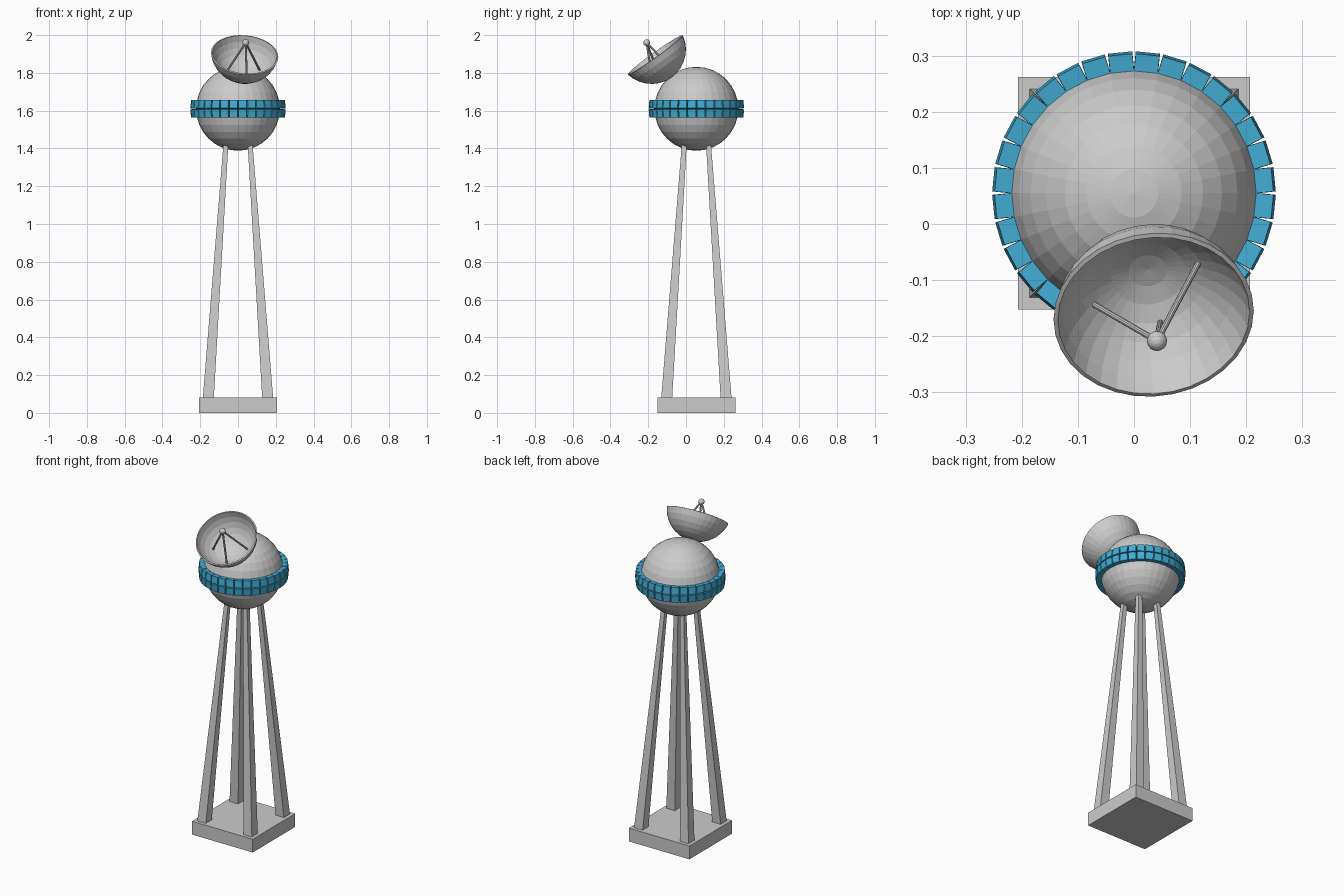
import bpy, bmesh, math
from mathutils import Vector, Matrix

if "Cube" in bpy.data.objects:
    bpy.data.objects.remove(bpy.data.objects["Cube"])

CY = 0.055                       # tower axis in y
BALL_Z, BALL_R = 1.61, 0.222


def finish(name, bm, mat=None):
    me = bpy.data.meshes.new(name)
    bm.to_mesh(me)
    bm.free()
    ob = bpy.data.objects.new(name, me)
    bpy.context.collection.objects.link(ob)
    if mat:
        me.materials.append(mat)
    return ob


def frustum(name, lo, hi):
    """Tapered box between two rectangles given as (x0, x1, y0, y1, z)."""
    bm = bmesh.new()
    for x0, x1, y0, y1, z in (lo, hi):
        for x, y in ((x0, y0), (x1, y0), (x1, y1), (x0, y1)):
            bm.verts.new((x, y, z))
    bmesh.ops.convex_hull(bm, input=bm.verts[:])
    bmesh.ops.dissolve_limit(bm, angle_limit=0.001, verts=bm.verts[:], edges=bm.edges[:])
    bmesh.ops.recalc_face_normals(bm, faces=bm.faces[:])
    return finish(name, bm)


def sphere(r, seg=32, rings=16):
    bm = bmesh.new()
    bmesh.ops.create_uvsphere(bm, u_segments=seg, v_segments=rings, radius=r)
    return bm


# Base slab
frustum("base_slab", (-0.207, 0.207, CY - 0.207, CY + 0.207, 0),
        (-0.207, 0.207, CY - 0.207, CY + 0.207, 0.082))

# Four tapered legs leaning inward
for sx, nx in ((-1, "left"), (1, "right")):
    for sy, ny in ((-1, "front"), (1, "back")):
        def rect(a, b, z):
            return (sx * a, sx * b, CY + sy * a, CY + sy * b, z)
        frustum(f"{ny}_{nx}_leg", rect(0.128, 0.186, 0.08), rect(0.051, 0.077, 1.425))

# Globe cabin
globe = finish("globe", sphere(BALL_R))
globe.location = (0, CY, BALL_Z)

# Window belt: the two equator rows of the globe, pulled out panel by panel
blue = bpy.data.materials.new("window_blue")
blue.diffuse_color = (0.055, 0.42, 0.66, 1)
blue.use_nodes = True
blue.node_tree.nodes["Principled BSDF"].inputs["Base Color"].default_value = blue.diffuse_color
bm = sphere(BALL_R)
band = BALL_R * math.sin(math.radians(11.25))
bmesh.ops.delete(bm, geom=[f for f in bm.faces if abs(f.calc_center_median().z) > band],
                 context='FACES')
for f in bmesh.ops.extrude_discrete_faces(bm, faces=bm.faces[:])["faces"]:
    f.normal_update()
    bmesh.ops.translate(bm, verts=f.verts[:], vec=f.normal * 0.031)
belt = finish("window_belt", bm, blue)
belt.location = (0, CY, BALL_Z)

# Dish frame: local z looks out of the dish, origin at the rim centre
n = Vector((0.075, -0.58, 0.81)).normalized()
u = (Vector((1, 0, 0)) - n * n.x).normalized()
v = n.cross(u)
frame = Matrix((u, v, n)).transposed().to_4x4()
frame.translation = (0.035, -0.162, 1.895)

# Dish bowl: spherical cap of seven rings, given thickness
R, THICK = 0.1825, 0.008
K = R * math.cos(math.radians(78.75))
bm = sphere(R)
bmesh.ops.delete(bm, geom=[p for p in bm.verts if p.co.z > -K + 0.001], context='VERTS')
bmesh.ops.translate(bm, verts=bm.verts[:], vec=(0, 0, K))
dish = finish("dish", bm)
dish.matrix_world = frame
solid = dish.modifiers.new("thickness", 'SOLIDIFY')
solid.thickness = THICK
solid.offset = -1

# Receiver and its three struts
tip = Vector((0, 0, 0.08))
receiver = finish("receiver", sphere(0.018, 16, 8))
receiver.matrix_world = frame @ Matrix.Translation(tip)
for i, (a, b) in enumerate(((-0.098, -0.045), (0.088, 0.028), (0.02, -0.096))):
    foot = Vector((a, b, K - math.sqrt((R - THICK) ** 2 - a * a - b * b)))
    d = tip - foot
    bm = bmesh.new()
    bmesh.ops.create_cone(bm, cap_ends=True, segments=10, radius1=0.0055,
                          radius2=0.0055, depth=d.length)
    strut = finish(f"receiver_strut_{i + 1}", bm)
    strut.matrix_world = (frame @ Matrix.Translation((tip + foot) / 2)
                          @ d.to_track_quat('Z', 'Y').to_matrix().to_4x4())
